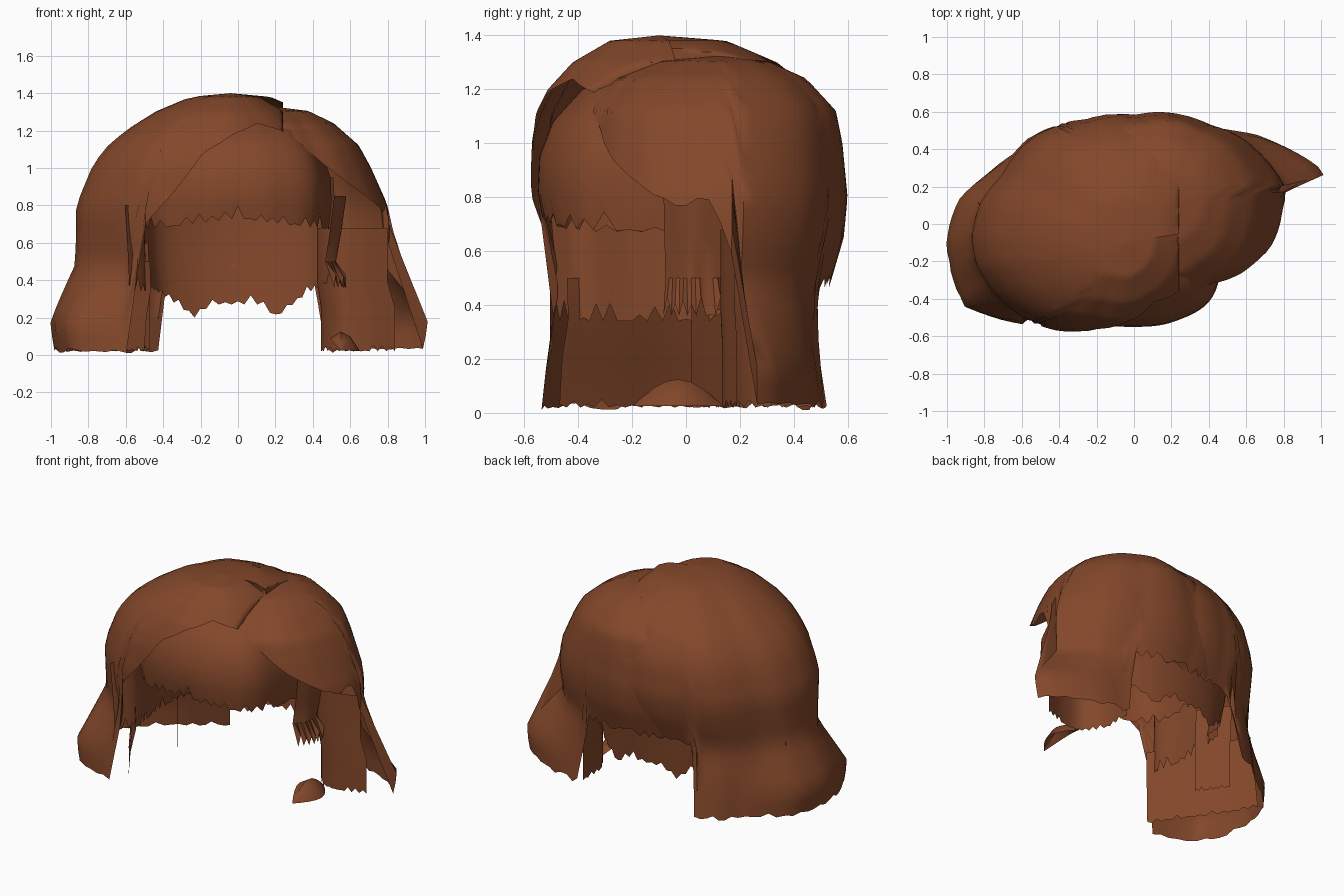
import bpy, math, random
from mathutils import Vector

if "Cube" in bpy.data.objects:
    bpy.data.objects.remove(bpy.data.objects["Cube"])

random.seed(4)
mat = bpy.data.materials.new("brown_hair")
mat.diffuse_color = (0.225, 0.063, 0.023, 1)
mat.use_nodes = True
mat.node_tree.nodes["Principled BSDF"].inputs["Base Color"].default_value = mat.diffuse_color


def lerp(table, t):
    """Linear lookup in rows of (key, values...), keys ascending."""
    if t <= table[0][0]:
        return table[0][1:]
    for a, b in zip(table, table[1:]):
        if t <= b[0]:
            k = (t - a[0]) / (b[0] - a[0])
            return tuple(p + (q - p) * k for p, q in zip(a[1:], b[1:]))
    return table[-1][1:]


def grid_object(name, cols, flip=False):
    """Skin a list of vertex columns with quads."""
    n = len(cols[0])
    verts = [v for c in cols for v in c]
    faces = []
    for i in range(len(cols) - 1):
        for j in range(n - 1):
            f = (i * n + j, i * n + j + 1, (i + 1) * n + j + 1, (i + 1) * n + j)
            faces.append(f[::-1] if flip else f)
    me = bpy.data.meshes.new(name)
    me.from_pydata(verts, [], faces)
    me.validate()
    me.materials.append(mat)
    ob = bpy.data.objects.new(name, me)
    bpy.context.collection.objects.link(ob)
    bpy.ops.object.select_all(action='DESELECT')
    ob.select_set(True)
    bpy.context.view_layer.objects.active = ob
    bpy.ops.object.shade_smooth_by_angle(angle=math.radians(45))
    return ob


def cap(name, apex, outline, hem, profile, flare, az0, az1, step=3, rows=24, xmax=9.0):
    """Dome of hair: outline radius by azimuth, profile from crown to a ragged hem,
    with the lowest part of the locks pushed out by the flare table."""
    cols = []
    lens = [0.0]
    for a, b in zip(profile, profile[1:]):
        lens.append(lens[-1] + math.hypot((b[1] - a[1]) * 0.75, b[0] - a[0]))
    prof = [(l,) + p for l, p in zip(lens, profile)]
    byz = sorted((p[0], l) for l, p in zip(lens, profile))
    for i in range(int((az1 - az0) / step) + 1):
        az = az0 + i * step
        r, f = lerp(outline, az)[0], lerp(flare, az)[0]
        ux, uy = math.cos(math.radians(az)), math.sin(math.radians(az))
        zb = lerp(hem, az)[0]
        zb += random.uniform(-.01, 0.025) if zb < 0.1 else random.uniform(-0.025, 0.025) * (zb < 0.8)
        end = lerp(byz, zb)[0]
        col = []
        for j in range(rows + 1):
            z, sx, sy = lerp(prof, end * j / rows)
            w = min(max((0.48 - z) / 0.3, 0), 1) * min(1, 0.85 + z)
            g = r * (1 + (f - 1) * w)
            x = apex[0] + (g * ux - apex[0]) * sx
            y = apex[1] + (g * uy - apex[1]) * sy
            col.append((min(x, xmax), y, z))
        cols.append(col)
    return grid_object(name, cols)


def spline(pts, per=7):
    pts = [Vector(p) for p in pts]
    q = [pts[0] * 2 - pts[1]] + pts + [pts[-1] * 2 - pts[-2]]
    out = []
    for i in range(1, len(q) - 2):
        a, b, c, d = q[i - 1:i + 3]
        for k in range(per):
            t = k / per
            out.append(0.5 * (2 * b + (c - a) * t + (2 * a - 5 * b + 4 * c - d) * t * t
                              + (3 * b - a - 3 * c + d) * t ** 3))
    return out + [pts[-1]]


def curtain(name, path, rows, ragged, flip=False, hem=((0, 0),)):
    """Hanging sheet: plan path, rows of (z, scale), jagged lowest row offset by hem(x)."""
    cols = []
    for i, p in enumerate(spline(path)):
        jag = ragged * (i % 2) * random.uniform(0, 1) + lerp(hem, p.x)[0]
        cols.append([(p.x * s, p.y * s, z + (jag if j == len(rows) - 1 else 0))
                     for j, (z, s) in enumerate(rows)])
    return grid_object(name, cols, flip)


# large swept side, ending in a step at the parting
left_profile = [(1.4, 0, 0), (1.38, .26, .36), (1.3, .49, .63), (1.2, .68, .81),
                (1.1, .82, .91), (1.0, .9, .97), (.8, 1, 1), (.65, 1, .96),
                (.45, 1.01, .85), (.3, 1.01, .91), (0, 1, 1)]
left_outline = [(0, .78), (30, .75), (60, .64), (90, .585), (115, .62), (140, .72), (160, .755),
                (172, .83), (185, .87), (195, .87), (207, .83), (222, .77), (245, .645),
                (270, .6), (290, .565), (360, .55)]
left_hem = [(0, 1.1), (60, 1.1), (75, .5), (124, .47), (129, .02), (222, .02), (228, .68),
            (232, .74), (240, .9), (250, 1.08), (268, 1.18), (290, 1.24), (310, 1.2), (360, 1.1)]
left_flare = [(126, 1), (150, 1.02), (160, 1.1), (170, 1.14), (195, 1.16), (207, 1.22), (222, 1.05)]
cap("swept_left_hair", (-.04, -.1), left_outline, left_hem, left_profile, left_flare,
    0, 360, xmax=.24)

# smaller lobe right of the parting, with its long lock
right_profile = [(1.325, 0, 0), (1.305, .27, .38), (1.24, .5, .68), (1.12, .73, .91),
                 (1.0, .84, .96), (.8, .99, 1), (.65, 1.01, .97), (.47, .97, .86),
                 (.3, 1, .9), (0, 1, 1)]
right_outline = [(-75, .44), (-50, .54), (-37, .58), (-24, .675), (-12, .74), (7, .81), (14, .83),
                 (37, .75), (53, .67), (90, .585), (120, .58)]
right_hem = [(-75, 1.24), (-50, 1.16), (-37, 1.06), (-24, .93), (-8, .8), (6, .77), (12, .6),
             (14, .02), (49, .02), (53, .48), (120, .5)]
right_flare = [(10, 1.2), (14, 1.27), (18, 1.27), (32, 1.13), (46, 1)]
cap("right_hair_lobe", (.215, .12), right_outline, right_hem, right_profile, right_flare, -75, 111)

# fringe across the forehead
curtain("fringe", [(-.52, -.08), (-.48, -.38), (-.25, -.52), (0, -.55), (.22, -.52),
                   (.42, -.39), (.5, -.07)],
        [(1.28, .4), (1.2, .7), (1.08, .9), (.95, .99), (.82, 1), (.67, .97)], .08,
        hem=[(-.5, 0), (0, .06), (.5, 0)])

# inner layer at the nape
curtain("inner_back_layer", [(-.52, .12), (-.44, .36), (-.25, .47), (0, .51), (.25, .47),
                             (.44, .36), (.51, .12)],
        [(.95, 1), (.75, 1.02), (.5, .98), (.2, .93)], .05,
        hem=[(-.5, .16), (-.4, .1), (-.25, 0), (-.15, .07), (.12, .07), (.22, 0), (.4, .13), (.5, .18)])

# left lock: short upper lining, and the hollow side of the long front part
curtain("left_upper_lining", [(-.5, .2), (-.53, 0), (-.52, -.2), (-.49, -.38), (-.58, -.5)],
        [(.8, 1.04), (.6, 1.02), (.34, 1)], .08)
curtain("left_lock_inside", [(-.87, .12), (-.76, -.07), (-.61, -.28), (-.49, -.46)],
        [(.5, .96), (.35, .95), (.2, 1), (.02, 1.02)], .03)
curtain("left_inner_strand", [(-.6, .2), (-.53, .1), (-.47, .02)],
        [(.6, 1.02), (.3, 1), (.02, 1)], .03, flip=True)

# right lock lining
curtain("right_lock_inside", [(.45, .47), (.45, .28), (.54, .15), (.68, .14), (.84, .19)],
        [(.68, .95), (.4, .95), (.25, 1), (.02, 1)], .03, flip=True)

# narrow strands beside the face
curtain("right_temple_strand", [(.49, -.08), (.55, .02), (.53, .14)],
        [(.85, 1.05), (.65, 1), (.5, .95), (.36, 1.05)], .08)

# loose curl low on the right
cols = []
for i in range(9):
    t = i / 8
    b = math.sin(math.pi * t)
    cols.append([(.55 + .1 * k * b, -.2 + .34 * t, .025 + .1 * b * (1 - k * k))
                 for k in (-.6, 0, .5, 1)])
grid_object("loose_curl", cols)
